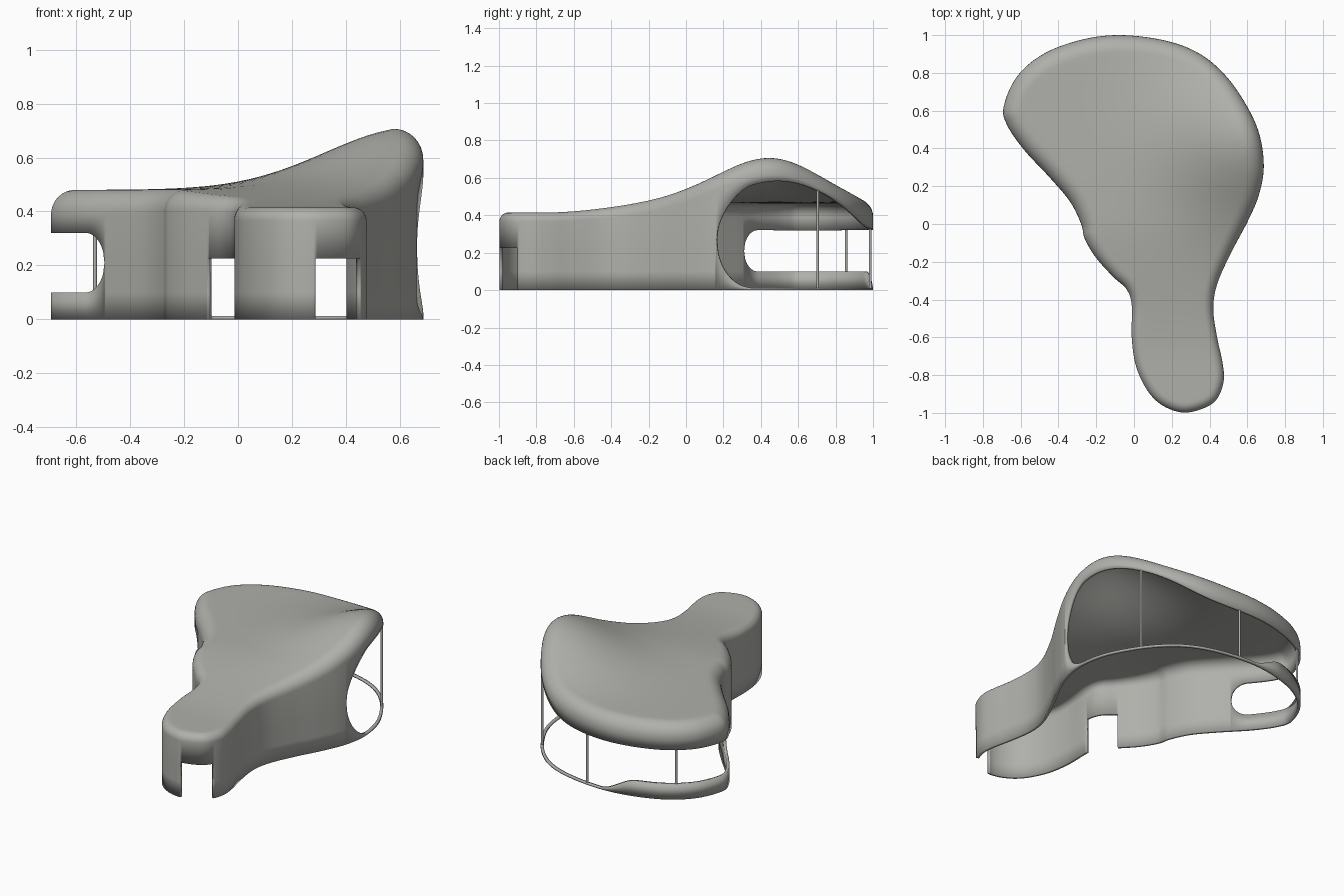
import bpy, bmesh, math
from mathutils import Vector
from mathutils.geometry import delaunay_2d_cdt

if "Cube" in bpy.data.objects:
    bpy.data.objects.remove(bpy.data.objects["Cube"])

# Plan outline, counter-clockwise from the front tip
OUTLINE = [(.26, -.998), (.37, -.975), (.44, -.925), (.475, -.83), (.468, -.73), (.44, -.6),
           (.42, -.45), (.44, -.32), (.51, -.16), (.60, .01), (.66, .15), (.687, .3),
           (.665, .47), (.60, .62), (.49, .78), (.35, .90), (.17, .97), (-.07, 1.0),
           (-.28, .975), (-.48, .90), (-.62, .78), (-.69, .62), (-.67, .52), (-.58, .39),
           (-.45, .25), (-.34, .12), (-.28, 0), (-.26, -.08), (-.2, -.18), (-.11, -.28),
           (-.04, -.345), (-.012, -.43), (-.012, -.6), (.01, -.75), (.07, -.88), (.15, -.96)]
N = 800
THICK = .018


def smooth(a, b, v):
    k = max(0, min(1, (v - a) / (b - a)))
    return k * k * (3 - 2 * k)


def catmull(p0, p1, p2, p3, t):
    return .5 * (2 * p1 + (p2 - p0) * t + (2 * p0 - 5 * p1 + 4 * p2 - p3) * t * t
                 + (3 * p1 - p0 - 3 * p2 + p3) * t ** 3)


def sample_outline():
    """Closed spline resampled to N evenly spaced points."""
    c = [Vector(p) for p in OUTLINE]
    n = len(c)
    dense = [catmull(c[i - 1], c[i], c[(i + 1) % n], c[(i + 2) % n], k / 30)
             for i in range(n) for k in range(30)]
    dense.append(dense[0])
    acc = [0]
    for a, b in zip(dense, dense[1:]):
        acc.append(acc[-1] + (b - a).length)
    out, j = [], 0
    for i in range(N):
        s = acc[-1] * i / N
        while acc[j + 1] < s:
            j += 1
        out.append(dense[j].lerp(dense[j + 1], (s - acc[j]) / (acc[j + 1] - acc[j])))
    return out, acc[-1] / N


pts, step = sample_outline()


def inward(i):
    d = (pts[(i + 6) % N] - pts[i - 6]).normalized()
    return Vector((-d.y, d.x))


def near(x, y):
    return min(range(N), key=lambda i: (pts[i] - Vector((x, y))).length)


def roof(p):
    """Roof height: low at the front lobe, swelling to a crest at the right."""
    bump = math.exp(-(p.x - .65) ** 2 / .21 - (p.y - .46) ** 2 / .17)
    return .415 + .065 * smooth(-.75, .05, p.y) + .232 * bump


# Openings: one long window round the back, and two doors
WIN = (near(.66, .16), near(-.50, .295))
DOORS = [(near(.29, -.995), near(.46, -.90)), (near(-.11, -.28), near(-.012, -.43))]


def sill_and_head(i):
    p = pts[i]
    if not WIN[0] <= i <= WIN[1]:
        return .1, .225
    low = .012 + .088 * smooth(.08, .32, -p.x)
    high = roof(p) - .16 + .06 * math.exp(-((p.x - .5) / .2) ** 2)
    a, c = (i - WIN[0]) * step / .2, (WIN[1] - i) * step / .1
    f = math.sqrt(max(0, 1 - (1 - min(1, a, c)) ** 2))
    mid = .27 if a < c else .21
    return mid - (mid - low) * f, mid + (high - mid) * f


def is_open(i, row):
    if row == 1 and WIN[0] <= i < WIN[1]:
        return True
    return row < 2 and any(a <= i < b for a, b in DOORS)


mat = bpy.data.materials.new("warm grey")
mat.diffuse_color = (.43, .43, .405, 1)
mat.use_nodes = True
mat.node_tree.nodes["Principled BSDF"].inputs["Base Color"].default_value = mat.diffuse_color


def make_object(name, bm):
    me = bpy.data.meshes.new(name)
    bm.to_mesh(me)
    bm.free()
    ob = bpy.data.objects.new(name, me)
    bpy.context.collection.objects.link(ob)
    me.materials.append(mat)
    bpy.context.view_layer.objects.active = ob
    ob.select_set(True)
    bpy.ops.object.shade_smooth_by_angle(angle=math.radians(40))
    ob.select_set(False)
    return ob


# Shell: wall columns that roll over into the roof
bm = bmesh.new()
FILLET = 8
columns, rim = [], []
for i, p in enumerate(pts):
    r = .05 + .04 * smooth(-.6, .2, p.y)
    q = p + inward(i) * r
    top = roof(q)
    b, t = sill_and_head(i)
    co = [(*p, 0), (*p, b), (*p, t)]
    for k in range(FILLET + 1):
        ang = math.pi / 2 * k / FILLET
        e = p.lerp(q, 1 - math.cos(ang))
        co.append((*e, top - r + r * math.sin(ang)))
    columns.append([bm.verts.new(v) for v in co])
    rim.append(q)
for i in range(N):
    a, b = columns[i], columns[(i + 1) % N]
    for row in range(len(a) - 1):
        if not is_open(i, row):
            bm.faces.new((a[row], b[row], b[row + 1], a[row + 1]))

# Roof field: triangulated grid inside the rolled rim
grid = [Vector((x * .04, y * .04)) for x in range(-17, 18) for y in range(-25, 26)]
grid = [g for g in grid if min((g - q).length for q in rim[::3]) > .015]
res = delaunay_2d_cdt(rim + grid, [], [list(range(N))], 1, 1e-6)
verts = [bm.verts.new((v.x, v.y, roof(v))) for v in res[0]]
for f in res[2]:
    face = bm.faces.new([verts[k] for k in f])
    face.normal_update()
    if face.normal.z < 0:
        face.normal_flip()
bmesh.ops.remove_doubles(bm, verts=bm.verts, dist=2e-5)
bmesh.ops.delete(bm, geom=[v for v in bm.verts if not v.link_faces], context='VERTS')
shell = make_object("shell", bm)
mod = shell.modifiers.new("thickness", 'SOLIDIFY')
mod.thickness = THICK
mod.offset = -1
# keep the thickening ahead of any smoothing modifier
shell.modifiers.move(len(shell.modifiers) - 1, 0)

# Window posts standing in the long opening
for n, (x, y) in enumerate([(.54, .71), (.02, .995), (-.53, .86)]):
    i = near(x, y)
    p = pts[i] + inward(i) * THICK / 2
    b, t = sill_and_head(i)
    z0, z1 = b - .006, t + .01
    bm = bmesh.new()
    bmesh.ops.create_cone(bm, cap_ends=True, segments=12, radius1=.007, radius2=.007, depth=z1 - z0)
    bmesh.ops.translate(bm, verts=bm.verts, vec=(p.x, p.y, (z0 + z1) / 2))
    make_object(f"window_post_{n + 1}", bm)
